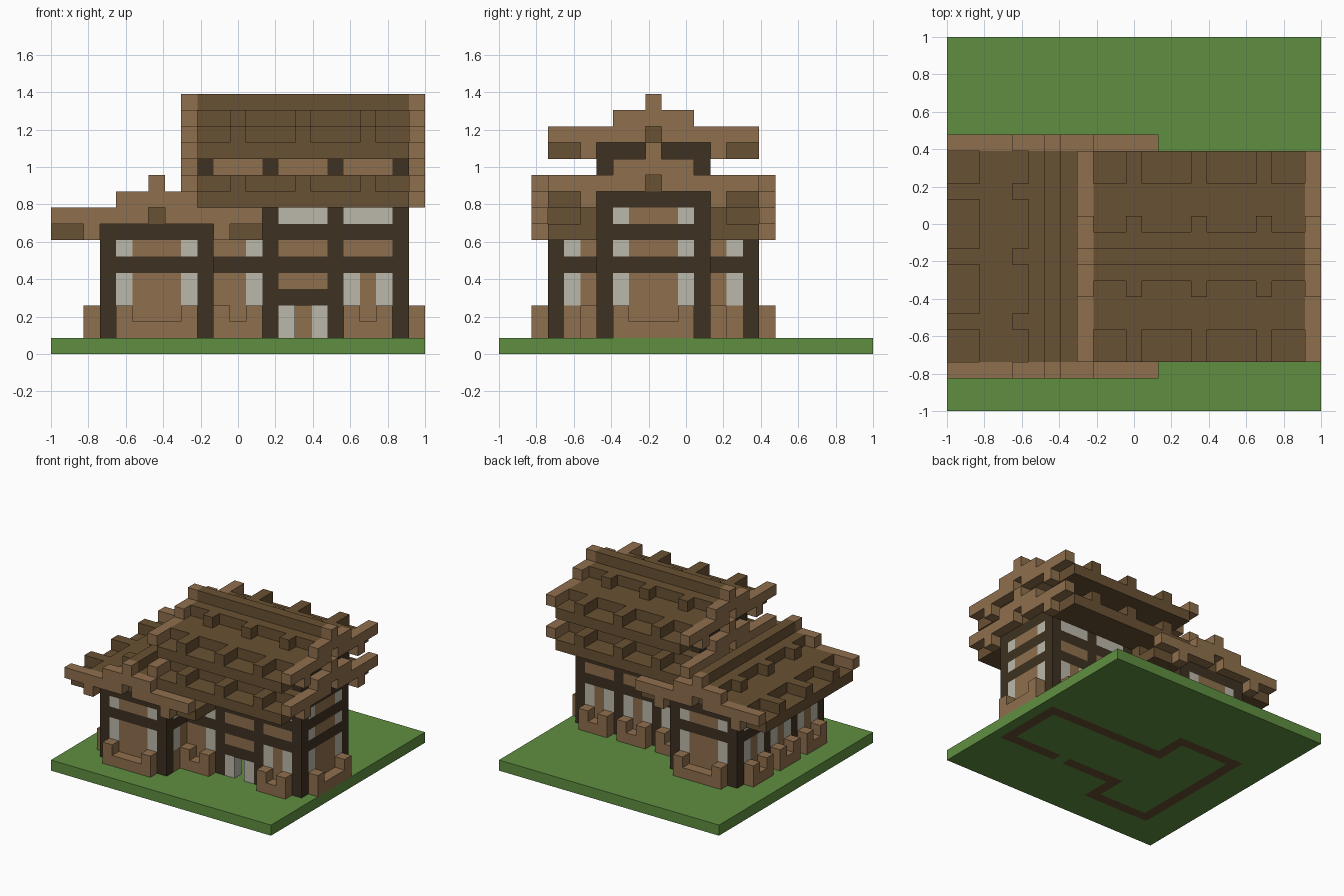
import bpy
import bmesh
from mathutils import Vector

old = bpy.data.objects.get("Cube")
if old:
    bpy.data.objects.remove(old, do_unlink=True)

N = 23            # blocks along the lawn
U = 2 / N         # block size
COLOURS = {
    "grass_green": (0.117, 0.275, 0.053),
    "light_wood": (0.275, 0.159, 0.074),
    "roof_brown": (0.141, 0.082, 0.033),
    "dark_beam": (0.048, 0.031, 0.015),
    "pale_glass": (0.497, 0.479, 0.402),
}
GRASS, LIGHT, ROOF, DARK, GLASS = range(5)


def make_material(name, rgb):
    mat = bpy.data.materials.new(name)
    mat.use_nodes = True
    mat.diffuse_color = (*rgb, 1)
    bsdf = mat.node_tree.nodes["Principled BSDF"]
    bsdf.inputs["Base Color"].default_value = (*rgb, 1)
    bsdf.inputs["Roughness"].default_value = 0.9
    return mat


materials = [make_material(n, c) for n, c in COLOURS.items()]
grid = {}         # block -> (part, colour)


def fill(part, colour, xs, ys, zs):
    """Fill an inclusive range of blocks; later fills replace earlier ones."""
    for x in range(xs[0], xs[1] + 1):
        for y in range(ys[0], ys[1] + 1):
            for z in range(zs[0], zs[1] + 1):
                grid[x, y, z] = (part, colour)


def roof(part, start, mid, base, along_x):
    """Stepped gable roof, 13 blocks long, with raised ribs and light end trims."""
    def strip(name, colour, a0, a1, reach, z, inner=0):
        for lo, hi in ((-reach, -inner), (inner, reach)):
            a, c = (start + a0, start + a1), (mid + lo, mid + hi)
            fill(name, colour, *((a, c) if along_x else (c, a)), (z, z))

    # tiled body: eaves, slope, upper slope, ridge
    strip(part, ROOF, 0, 12, 6, base, 4)
    strip(part, ROOF, 0, 12, 4, base + 1)
    strip(part, ROOF, 0, 12, 1, base + 2)
    strip(part, ROOF, 0, 12, 0, base + 3)
    for rib in (2, 6, 10):
        strip(part, ROOF, rib, rib, 6, base + 1)
        strip(part, ROOF, rib, rib, 2, base + 2)
    # barge boards at both gable ends, open at the centre
    for end in (-1, 13):
        trim = part + "_trim"
        strip(trim, LIGHT, end, end, 4, base, 4)
        strip(trim, LIGHT, end, end, 6, base + 1, 1)
        strip(trim, LIGHT, end, end, 2, base + 2)
        strip(trim, LIGHT, end, end, 0, base + 3)


def wall(part, along_x, line, a0, a1, posts, height, beams):
    """Timber-framed wall: light infill, dark posts and beams."""
    def seg(colour, s0, s1, z0, z1):
        a, c = (s0, s1), (line, line)
        fill(part, colour, *((a, c) if along_x else (c, a)), (z0, z1))

    seg(LIGHT, a0, a1, 1, height)
    for z in beams:
        seg(DARK, a0, a1, z, z)
    for p in posts:
        seg(DARK, p, p, 1, height)
    return seg


def panes(seg, ends, levels):
    for a in ends:
        for z in levels:
            seg(GLASS, a, a, z, z)


def planter(along_x, line, a0, a1):
    """Low U-shaped bench with raised ends."""
    for s0, s1, top in ((a0, a1, 1), (a0, a0, 2), (a1, a1, 2)):
        a, c = (s0, s1), (line, line)
        fill("planters", LIGHT, *((a, c) if along_x else (c, a)), (1, top))


# lawn, with the foundation let into it
fill("lawn", GRASS, (0, N - 1), (0, N - 1), (0, 0))
for xs, ys in (((3, 9), (3, 3)), ((3, 9), (15, 15)), ((3, 3), (3, 15)),
               ((9, 9), (3, 6)), ((9, 9), (12, 15)), ((9, 14), (6, 6)),
               ((16, 21), (6, 6)), ((9, 21), (12, 12)), ((21, 21), (6, 12))):
    fill("foundation", ROOF, xs, ys, (0, 0))

# roofs: low cross wing, then the two tiers of the main house
roof("wing_roof", 3, 6, 7, False)
roof("main_lower_roof", 9, 9, 9, True)
roof("main_upper_roof", 9, 9, 12, True)

# upper storey between the two main roofs
for z in (11, 12):
    for y in (6, 12):
        fill("upper_storey", LIGHT if z == 11 else DARK, (9, 21), (y, y), (z, z))
        for x in (9, 13, 17, 21):
            fill("upper_storey", DARK, (x, x), (y, y), (z, z))
    for x in (9, 21):
        fill("upper_storey", LIGHT if z == 11 else DARK, (x, x), (7, 11), (z, z))

# wing side walls
LOW = (3, 4, 6)
seg = wall("wing_walls", False, 3, 3, 15, (3, 7, 11, 15), 7, (5, 7))
panes(seg, (4, 6, 8, 10, 12, 14), LOW)
for y0, y1, post, pane in ((3, 5, 3, 4), (13, 15, 15, 14)):
    seg = wall("wing_walls", False, 9, y0, y1, (post,), 7, (5, 7))
    panes(seg, (pane,), LOW)
# wing gable walls
for y in (3, 15):
    seg = wall("wing_walls", True, y, 3, 9, (3, 9), 7, (5, 7))
    panes(seg, (4, 8), LOW)

# main house long walls
for y in (6, 12):
    seg = wall("main_walls", True, y, 9, 21, (9, 13, 17, 21), 9, (5, 7, 9))
    panes(seg, (12,), LOW)
    panes(seg, (18, 20), (3, 4))
    panes(seg, (10, 11, 12, 14, 15, 16, 18, 19, 20), (8,))
    if y == 12:
        panes(seg, (14, 16), (3, 4))
    else:
        # entrance: glazed sides, lintel, open middle
        seg(DARK, 14, 16, 3, 3)
        panes(seg, (14, 16), (1, 2))
        for z in (1, 2):
            del grid[15, 6, z]
# main gable walls
seg = wall("main_walls", False, 21, 6, 12, (6, 12), 9, (5, 7, 9))
panes(seg, (7, 11), LOW + (8,))
fill("main_walls", DARK, (9, 9), (6, 12), (9, 9))

# planters round the house
for y in (2, 16):
    planter(True, y, 4, 8)
for y0 in (4, 8, 12):
    planter(False, 2, y0, y0 + 2)
for y, bays in ((5, (10, 18)), (13, (10, 14, 18))):
    for x0 in bays:
        planter(True, y, x0, x0 + 2)
planter(False, 22, 7, 11)


def build_part(part):
    """Skin the exposed block faces of one part."""
    bm = bmesh.new()
    verts = {}

    def vert(p):
        key = tuple(p)
        if key not in verts:
            verts[key] = bm.verts.new((key[0] * U - 1, key[1] * U - 1, key[2] * U))
        return verts[key]

    for cell, (name, colour) in grid.items():
        if name != part:
            continue
        for axis in range(3):
            e1, e2 = Vector(), Vector()
            e1[(axis + 1) % 3] = 1
            e2[(axis + 2) % 3] = 1
            for side in (0, 1):
                near = list(cell)
                near[axis] += 2 * side - 1
                if tuple(near) in grid:
                    continue
                o = Vector(cell)
                o[axis] += side
                ring = [o, o + e1, o + e1 + e2, o + e2]
                if not side:
                    ring.reverse()
                face = bm.faces.new([vert(p) for p in ring])
                face.material_index = colour
    mesh = bpy.data.meshes.new(part)
    bm.to_mesh(mesh)
    bm.free()
    for mat in materials:
        mesh.materials.append(mat)
    bpy.context.collection.objects.link(bpy.data.objects.new(part, mesh))


for part in sorted({name for name, _ in grid.values()}):
    build_part(part)
